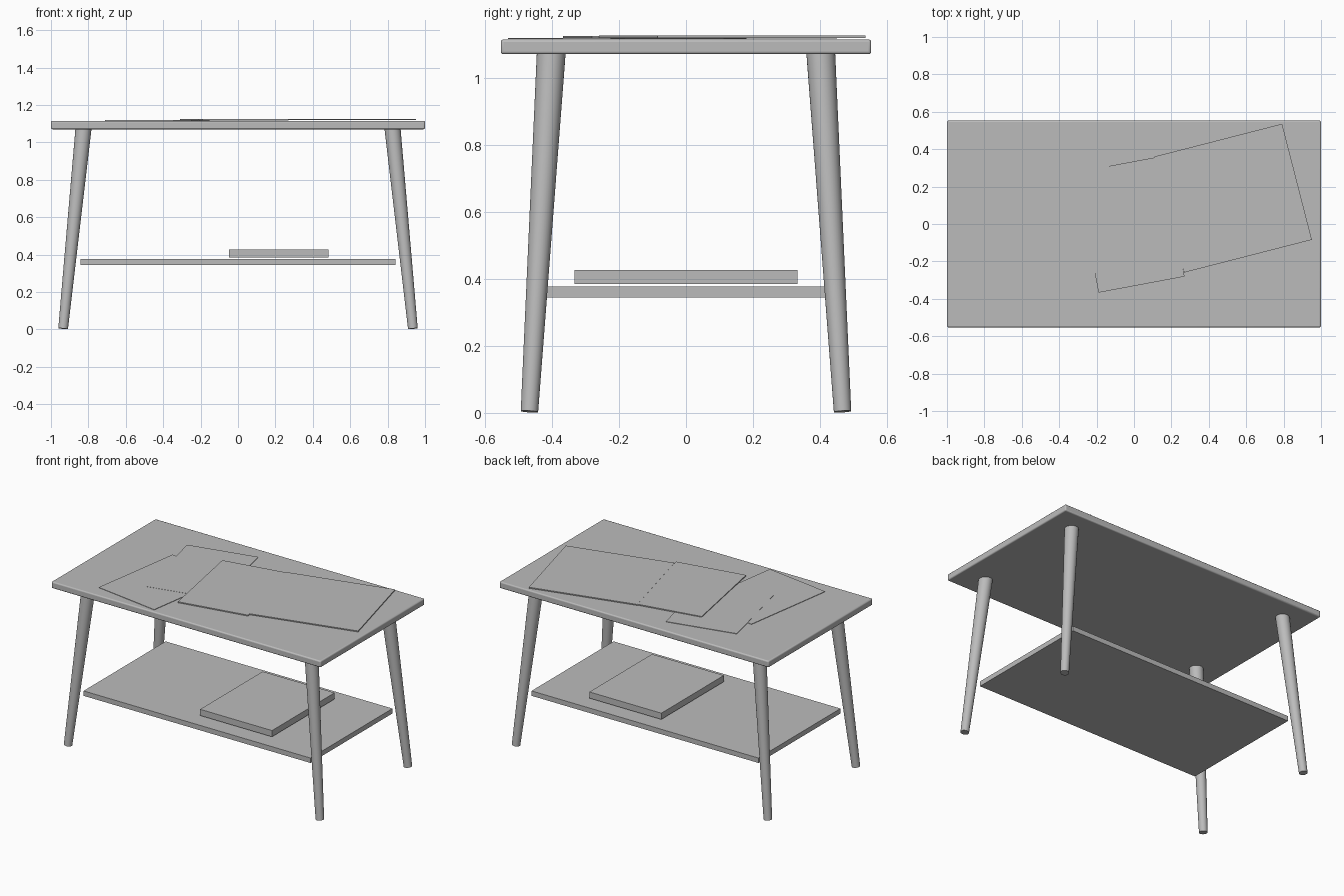
import bpy
from mathutils import Vector, Matrix
from math import radians

cube = bpy.data.objects.get("Cube")
if cube:
    bpy.data.objects.remove(cube, do_unlink=True)

grey = bpy.data.materials.new("plain_grey")
grey.use_nodes = True
COLOR = (0.5, 0.5, 0.5, 1)
grey.diffuse_color = COLOR
grey.node_tree.nodes["Principled BSDF"].inputs["Base Color"].default_value = COLOR


def slab(name, center, size, angle=0, bevel=0):
    """Flat board, turned about z by an angle in degrees."""
    bpy.ops.mesh.primitive_cube_add(size=1)
    obj = bpy.context.object
    obj.name = name
    obj.data.transform(Matrix.Diagonal((*size, 1)))
    obj.location = center
    obj.rotation_euler.z = radians(angle)
    obj.data.materials.append(grey)
    if bevel:
        mod = obj.modifiers.new("rounded_edges", "BEVEL")
        mod.width = bevel
        mod.segments = 3
        bpy.ops.object.shade_smooth_by_angle()
    return obj


def leg(name, sx, sy):
    """Tapered round leg splaying outward to the floor."""
    foot = Vector((sx * 0.935, sy * 0.467, 0.004))
    top = Vector((sx * 0.826, sy * 0.402, 1.075))
    axis = top - foot
    bpy.ops.mesh.primitive_cone_add(vertices=32, radius1=0.026, radius2=0.043,
                                    depth=axis.length, location=(foot + top) / 2)
    obj = bpy.context.object
    obj.name = name
    obj.rotation_euler = axis.to_track_quat("Z", "Y").to_euler()
    obj.data.materials.append(grey)
    bpy.ops.object.shade_smooth_by_angle()


# Table boards
slab("table_top", (0, 0, 1.092), (2, 1.105, 0.044), bevel=0.008)
slab("lower_shelf", (0, 0, 0.361), (1.685, 0.87, 0.033))

# Legs
for side, sx in (("left", 1), ("right", -1)):
    for end, sy in (("front", -1), ("back", 1)):
        leg(f"{end}_{side}_leg", sx, sy)

# Book resting on the shelf
slab("shelf_book", (0.218, 0, 0.406), (0.534, 0.664, 0.042))

# Overlapping sheets and magazines on the table top
slab("front_sheet", (-0.432, -0.175, 1.117), (0.465, 0.65, 0.003), -8.6)
slab("back_sheet", (-0.32, 0.082, 1.118), (0.467, 0.65, 0.003), 13)
slab("middle_magazine", (-0.02, -0.002, 1.1215), (0.468, 0.655, 0.007), 10.6)
slab("large_magazine", (0.53, 0.138, 1.122), (0.705, 0.64, 0.007), 14.4)
